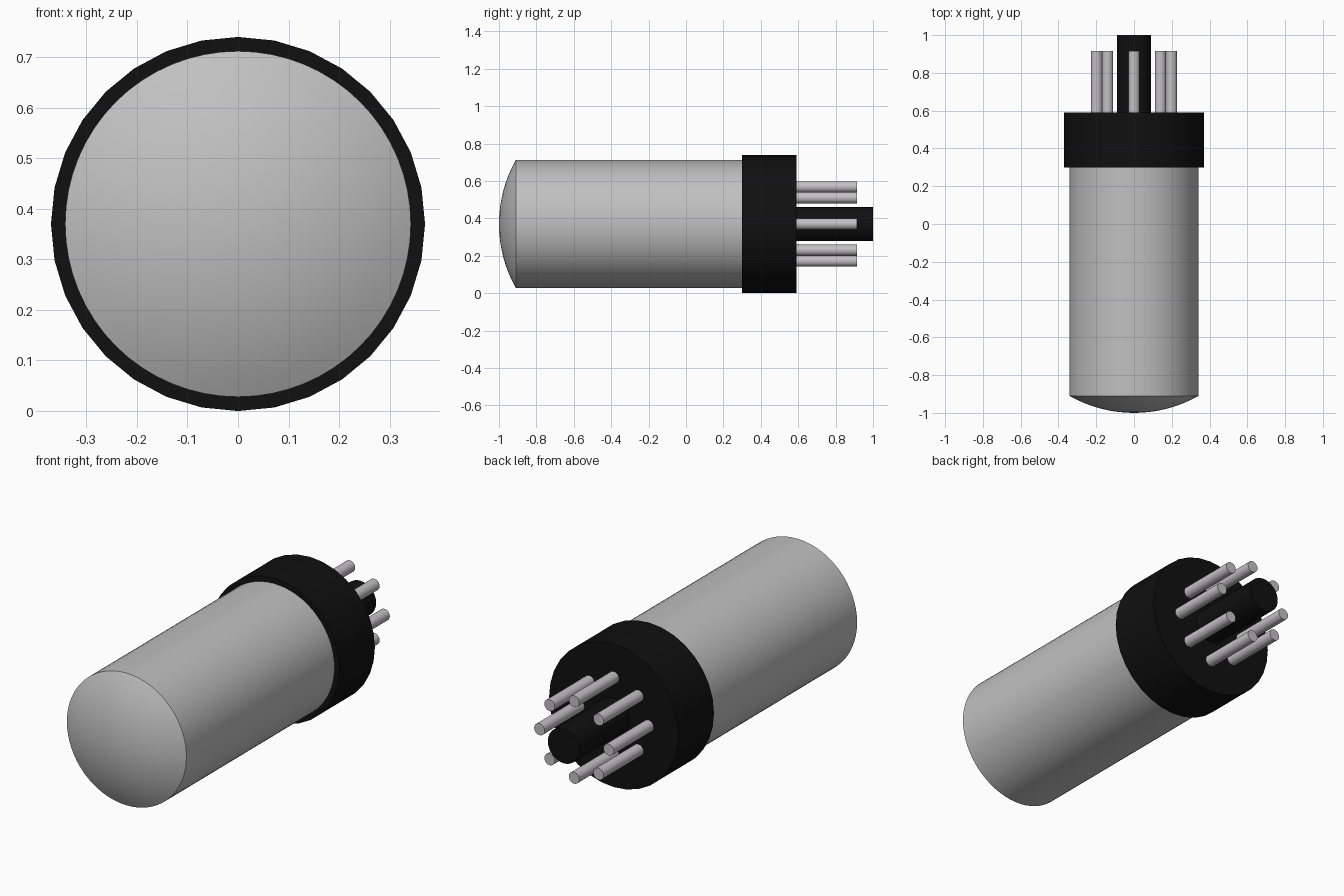
import bpy, bmesh, math

cube = bpy.data.objects.get("Cube")
if cube:
    bpy.data.objects.remove(cube, do_unlink=True)

AXIS_Z = 0.37


def material(name, colour):
    m = bpy.data.materials.new(name)
    m.use_nodes = True
    m.diffuse_color = colour
    m.node_tree.nodes["Principled BSDF"].inputs["Base Color"].default_value = colour
    return m


glass_grey = material("glass grey", (0.53, 0.53, 0.53, 1))
base_black = material("base black", (0.005, 0.005, 0.005, 1))
pin_metal = material("pin metal", (0.55, 0.53, 0.55, 1))


def lathe(name, profile, sides, mat, x=0.0, z=AXIS_Z, smooth=30):
    """Spin (radius, y) points about an axis parallel to y; radius 0 closes to a pole."""
    bm = bmesh.new()
    rings = []
    for r, y in profile:
        if r == 0:
            rings.append([bm.verts.new((0, y, 0))])
        else:
            rings.append([bm.verts.new((r * math.cos(math.tau * i / sides), y,
                                        r * math.sin(math.tau * i / sides)))
                          for i in range(sides)])
    for a, b in zip(rings, rings[1:]):
        for i in range(sides):
            j = (i + 1) % sides
            if len(a) == 1:
                bm.faces.new((a[0], b[i], b[j]))
            elif len(b) == 1:
                bm.faces.new((a[i], b[0], a[j]))
            else:
                bm.faces.new((a[i], b[i], b[j], a[j]))
    # Flat caps on open ends
    for ring in (rings[0], rings[-1]):
        if len(ring) > 1:
            bm.faces.new(ring)
    bmesh.ops.recalc_face_normals(bm, faces=bm.faces)
    mesh = bpy.data.meshes.new(name)
    bm.to_mesh(mesh)
    bm.free()
    mesh.materials.append(mat)
    ob = bpy.data.objects.new(name, mesh)
    ob.location = (x, 0, z)
    bpy.context.collection.objects.link(ob)
    bpy.ops.object.select_all(action="DESELECT")
    ob.select_set(True)
    bpy.context.view_layer.objects.active = ob
    bpy.ops.object.shade_smooth_by_angle(angle=math.radians(smooth))
    return ob


# Glass envelope: shallow spherical cap running into a straight tube
R, RIM, SAG = 0.342, -0.91, 0.09
sphere = (R * R + SAG * SAG) / (2 * SAG)
reach = math.asin(R / sphere)
dome = [(sphere * math.sin(reach * k / 8), -1 + sphere * (1 - math.cos(reach * k / 8)))
        for k in range(9)]
lathe("glass_envelope", dome + [(R, 0.32)], 64, glass_grey, smooth=20)

# Collar base and central locating post
lathe("base_collar", [(0.37, 0.30), (0.37, 0.59)], 32, base_black)
lathe("locating_post", [(0.09, 0.58), (0.09, 1.0)], 32, base_black)

# Ring of eight contact pins
for n in range(8):
    a = math.tau * n / 8
    lathe(f"contact_pin_{n + 1}", [(0.03, 0.58), (0.03, 0.915)], 24, pin_metal,
          x=0.198 * math.cos(a), z=AXIS_Z + 0.198 * math.sin(a))
